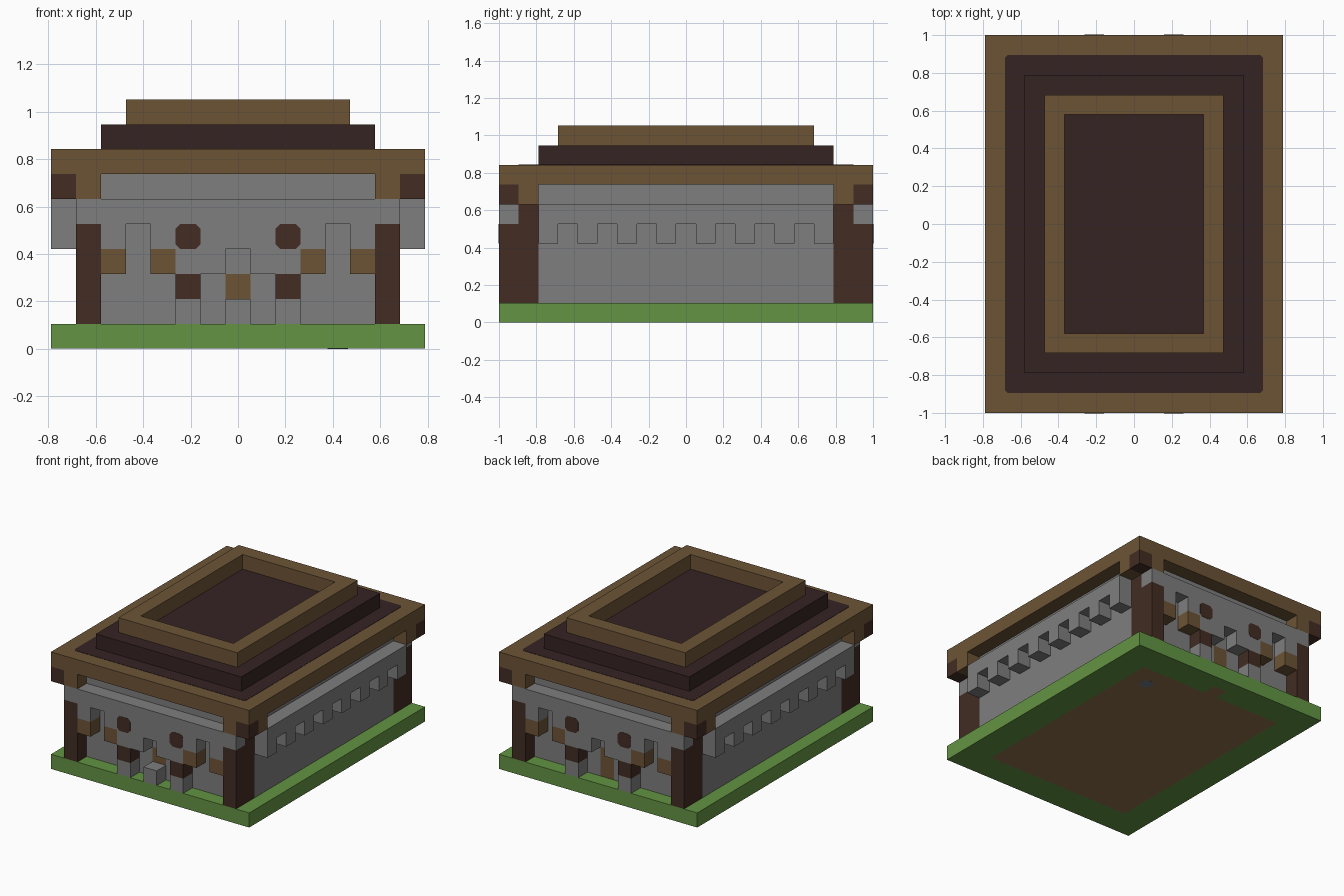
import bpy
import bmesh
import math
from mathutils import Matrix, Vector

U = 2 / 19  # edge length of one building block

if "Cube" in bpy.data.objects:
    bpy.data.objects.remove(bpy.data.objects["Cube"], do_unlink=True)


def material(name, r, g, b):
    def linear(v):
        v /= 255
        return v / 12.92 if v < 0.04045 else ((v + 0.055) / 1.055) ** 2.4
    colour = (linear(r), linear(g), linear(b), 1)
    m = bpy.data.materials.new(name)
    m.use_nodes = True
    m.diffuse_color = colour
    m.node_tree.nodes["Principled BSDF"].inputs["Base Color"].default_value = colour
    return m


GRASS = material("grass_green", 99, 148, 67)
DIRT = material("dirt_brown", 145, 111, 77)
STONE = material("stone_grey", 126, 126, 126)
ORE = material("ore_blue_grey", 112, 120, 130)
PLANK = material("plank_brown", 108, 84, 53)
LOG = material("log_dark_brown", 66, 44, 35)
ROOF = material("roof_dark_plum", 54, 35, 36)


def finish(name, bm, mat):
    mesh = bpy.data.meshes.new(name)
    bm.to_mesh(mesh)
    bm.free()
    mesh.materials.append(mat)
    obj = bpy.data.objects.new(name, mesh)
    bpy.context.collection.objects.link(obj)
    return obj


def blocks(name, mat, *boxes, mirror=""):
    """Boxes as inclusive block ranges (x0, x1, y0, y1, z0, z1), repeated by mirroring."""
    bm = bmesh.new()
    for x0, x1, y0, y1, z0, z1 in boxes:
        for sx in ((1, -1) if "x" in mirror else (1,)):
            for sy in ((1, -1) if "y" in mirror else (1,)):
                size = Vector((x1 - x0 + 1, y1 - y0 + 1, z1 - z0 + 1)) * U
                centre = Vector((sx * (x0 + x1) / 2, sy * (y0 + y1) / 2, (z0 + z1 + 1) / 2)) * U
                bmesh.ops.create_cube(
                    bm, size=1, matrix=Matrix.Translation(centre) @ Matrix.Diagonal(size).to_4x4())
    return finish(name, bm, mat)


def plate(name, mat, centre, width, height, normal, cut=0.02, thick=0.004):
    """Thin panel with clipped corners, raised from a surface along its normal."""
    w, h = width / 2, height / 2
    outline = []
    for sx, sy in ((1, 1), (-1, 1), (-1, -1), (1, -1)):
        pair = [(sx * w, sy * (h - cut)), (sx * (w - cut), sy * h)]
        outline += pair if sx * sy > 0 else pair[::-1]
    bm = bmesh.new()
    face = bm.faces.new([bm.verts.new((x, y, 0)) for x, y in outline])
    top = bmesh.ops.extrude_face_region(bm, geom=[face])["geom"]
    bmesh.ops.translate(bm, vec=(0, 0, thick),
                        verts=[v for v in top if isinstance(v, bmesh.types.BMVert)])
    bmesh.ops.recalc_face_normals(bm, faces=bm.faces)
    turn = Vector(normal).to_track_quat("Z", "Y").to_matrix().to_4x4()
    bm.transform(Matrix.Translation(centre) @ turn)
    return finish(name, bm, mat)


# Ground: grass border around a dirt floor that reaches under the back door
blocks("grass_sides", GRASS, (6, 7, -9, 9, 0, 0), mirror="x")
blocks("grass_front", GRASS, (-5, 5, -9, -8, 0, 0))
blocks("grass_back", GRASS, (1, 5, 8, 9, 0, 0), mirror="x")
blocks("grass_back_step", GRASS, (0, 0, 9, 9, 0, 0))
blocks("dirt_floor", DIRT, (-5, 5, -7, 7, 0, 0), (0, 0, 8, 8, 0, 0))
plate("ore_spot", ORE, Vector((4, 6, 0)) * U, 0.085, 0.085, (0, 0, -1), thick=0.001)

# Walls and doors
blocks("side_walls", STONE, (6, 6, -7, 7, 1, 6), mirror="x")
blocks("end_walls", STONE, (1, 5, 8, 8, 1, 6), mirror="xy")
blocks("wall_over_doors", STONE, (0, 0, 8, 8, 3, 6), mirror="y")
blocks("doors", PLANK, (0, 0, 8, 8, 1, 2), mirror="y")
blocks("front_step", STONE, (0, 0, -9, -9, 1, 1))

# Corner posts
blocks("corner_posts", LOG, (6, 6, 9, 9, 1, 4), (6, 6, 8, 8, 1, 5), mirror="xy")
blocks("roof_corner_blocks", LOG, (7, 7, 9, 9, 6, 6), mirror="xy")
blocks("roof_brackets", PLANK, (6, 6, 8, 9, 6, 6), (7, 7, 8, 8, 6, 6), mirror="xy")

# Side ledges with hanging teeth
blocks("side_ledges", STONE, (7, 7, -7, 7, 5, 5), mirror="x")
blocks("side_teeth", STONE, *[(7, 7, y, y, 4, 4) for y in range(-7, 8, 2)], mirror="x")

# Arcade across the front and back
blocks("arcade_ledges", STONE, (-6, 6, 9, 9, 5, 5), (-3, 3, 9, 9, 4, 4), mirror="y")
blocks("arcade_stones", STONE, (5, 5, 9, 9, 4, 4), (1, 2, 9, 9, 3, 3), (2, 2, 9, 9, 1, 1),
       mirror="xy")
blocks("arcade_planks", PLANK, (5, 5, 9, 9, 3, 3), (3, 3, 9, 9, 3, 3), mirror="xy")
blocks("arcade_logs", LOG, (2, 2, 9, 9, 2, 2), mirror="xy")
for side, sy in (("front", -1), ("back", 1)):
    for hand, sx in (("left", 1), ("right", -1)):
        plate(f"{side}_{hand}_window", LOG, Vector((sx * 2, sy * 9.5, 4.5)) * U,
              U, U, (0, sy, 0), thick=0.002)

# Stepped roof with a sunken top
blocks("roof_eaves", PLANK, (-7, 7, -9, 9, 7, 7))
plate("roof_lower_panel", ROOF, Vector((0, 0, 8)) * U, 13 * U, 17 * U, (0, 0, 1), thick=0.002,
      cut=0.015)
blocks("roof_step", ROOF, (-5, 5, -7, 7, 8, 8))
blocks("roof_parapet_sides", PLANK, (4, 4, -6, 6, 9, 9), mirror="x")
blocks("roof_parapet_ends", PLANK, (-3, 3, 6, 6, 9, 9), mirror="y")
